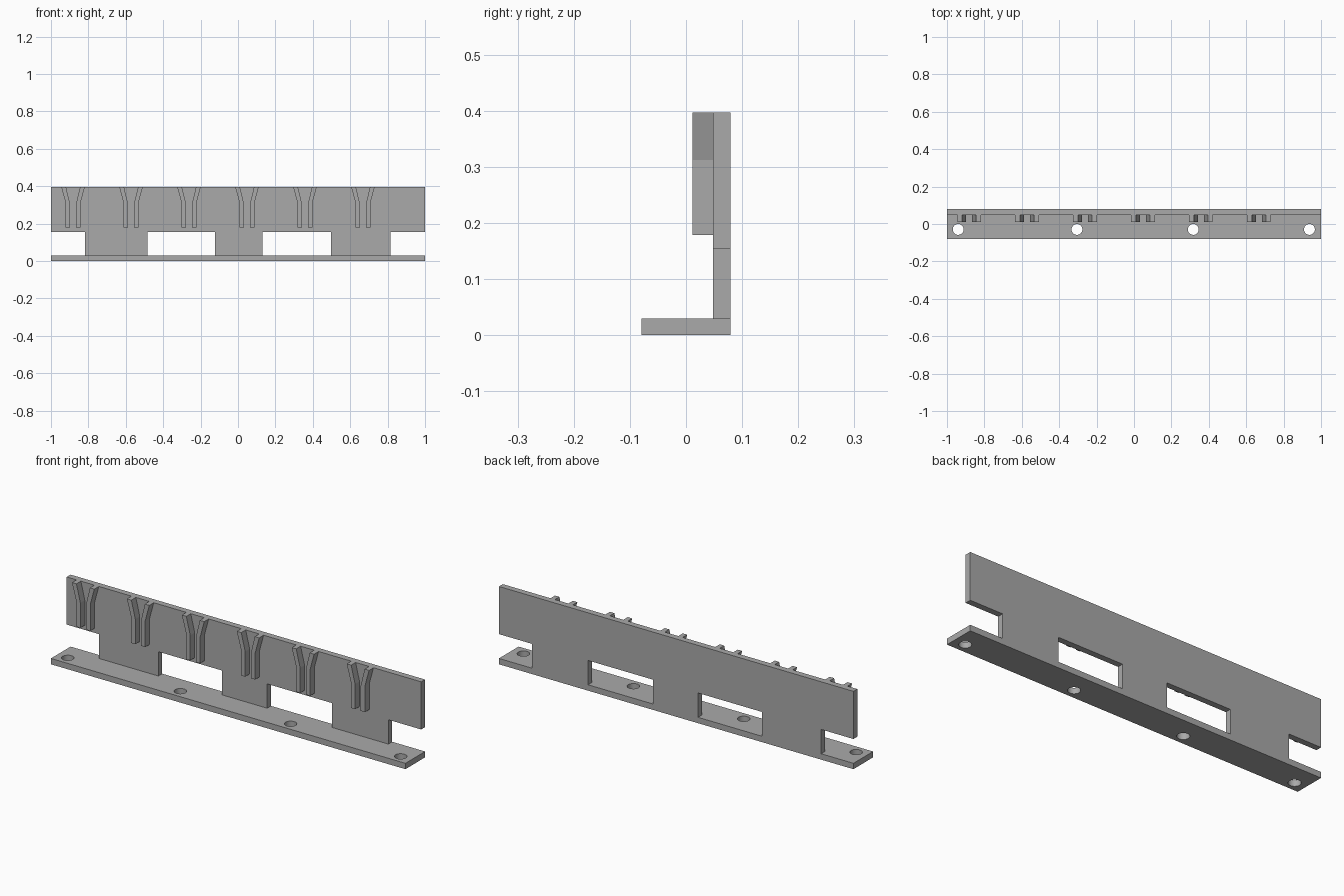
import bpy
import bmesh
from mathutils import Matrix

cube = bpy.data.objects.get("Cube")
if cube:
    bpy.data.objects.remove(cube, do_unlink=True)

grey = bpy.data.materials.new("plain grey")
grey.use_nodes = True
COLOUR = (0.4, 0.4, 0.4, 1)
grey.diffuse_color = COLOUR
grey.node_tree.nodes["Principled BSDF"].inputs["Base Color"].default_value = COLOUR

BACK, PLATE_FRONT, RIB_FRONT, BASE_FRONT = 0.079, 0.048, 0.012, -0.079
BASE_TOP, LEG_TOP, RIB_FOOT, TOP = 0.03, 0.154, 0.178, 0.397


def make_object(name, bm):
    bmesh.ops.recalc_face_normals(bm, faces=bm.faces)
    mesh = bpy.data.meshes.new(name)
    bm.to_mesh(mesh)
    bm.free()
    mesh.materials.append(grey)
    obj = bpy.data.objects.new(name, mesh)
    bpy.context.collection.objects.link(obj)
    return obj


def extrude_profile(name, points, y_front, y_back):
    """Extrude an x-z outline along y."""
    bm = bmesh.new()
    face = bm.faces.new([bm.verts.new((x, y_front, z)) for x, z in points])
    grown = bmesh.ops.extrude_face_region(bm, geom=[face])["geom"]
    verts = [v for v in grown if isinstance(v, bmesh.types.BMVert)]
    bmesh.ops.translate(bm, verts=verts, vec=(0, y_back - y_front, 0))
    return make_object(name, bm)


# Base strip with four screw holes
base = extrude_profile("base_strip", [(-1, 0), (1, 0), (1, BASE_TOP), (-1, BASE_TOP)],
                       BASE_FRONT, BACK)
bm = bmesh.new()
for x in (-0.94, -0.305, 0.317, 0.938):
    bmesh.ops.create_cone(bm, cap_ends=True, segments=40, radius1=0.029, radius2=0.029,
                          depth=0.2, matrix=Matrix.Translation((x, -0.029, 0)))
cutter = make_object("screw_hole_cutter", bm)
cutter.hide_render = True
cut = base.modifiers.new("screw holes", "BOOLEAN")
cut.operation = "DIFFERENCE"
cut.solver = "EXACT"
cut.object = cutter
bpy.context.view_layer.objects.active = base
base.select_set(True)
bpy.ops.object.modifier_apply(modifier=cut.name)
bpy.data.objects.remove(cutter, do_unlink=True)
bpy.ops.object.shade_smooth_by_angle()

# Upright plate: one outline whose lower edge drops into three legs
outline = [(-1, TOP), (-1, LEG_TOP)]
for left, right in ((-0.818, -0.483), (-0.123, 0.131), (0.497, 0.815)):
    outline += [(left, LEG_TOP), (left, BASE_TOP), (right, BASE_TOP), (right, LEG_TOP)]
outline += [(1, LEG_TOP), (1, TOP)]
extrude_profile("upright_plate", outline, PLATE_FRONT, BACK)

# Six pairs of guide ribs, flaring outward at the top
rib = [(0.016, RIB_FOOT), (0.04, RIB_FOOT), (0.04, 0.312),
       (0.063, TOP), (0.038, TOP), (0.016, 0.306)]
for i in range(6):
    centre = -0.882 + 0.31 * i
    for side, label in ((-1, "right"), (1, "left")):
        points = [(centre + side * x, z) for x, z in rib]
        extrude_profile(f"guide_rib_{label}_{i + 1}", points, RIB_FRONT, PLATE_FRONT)
